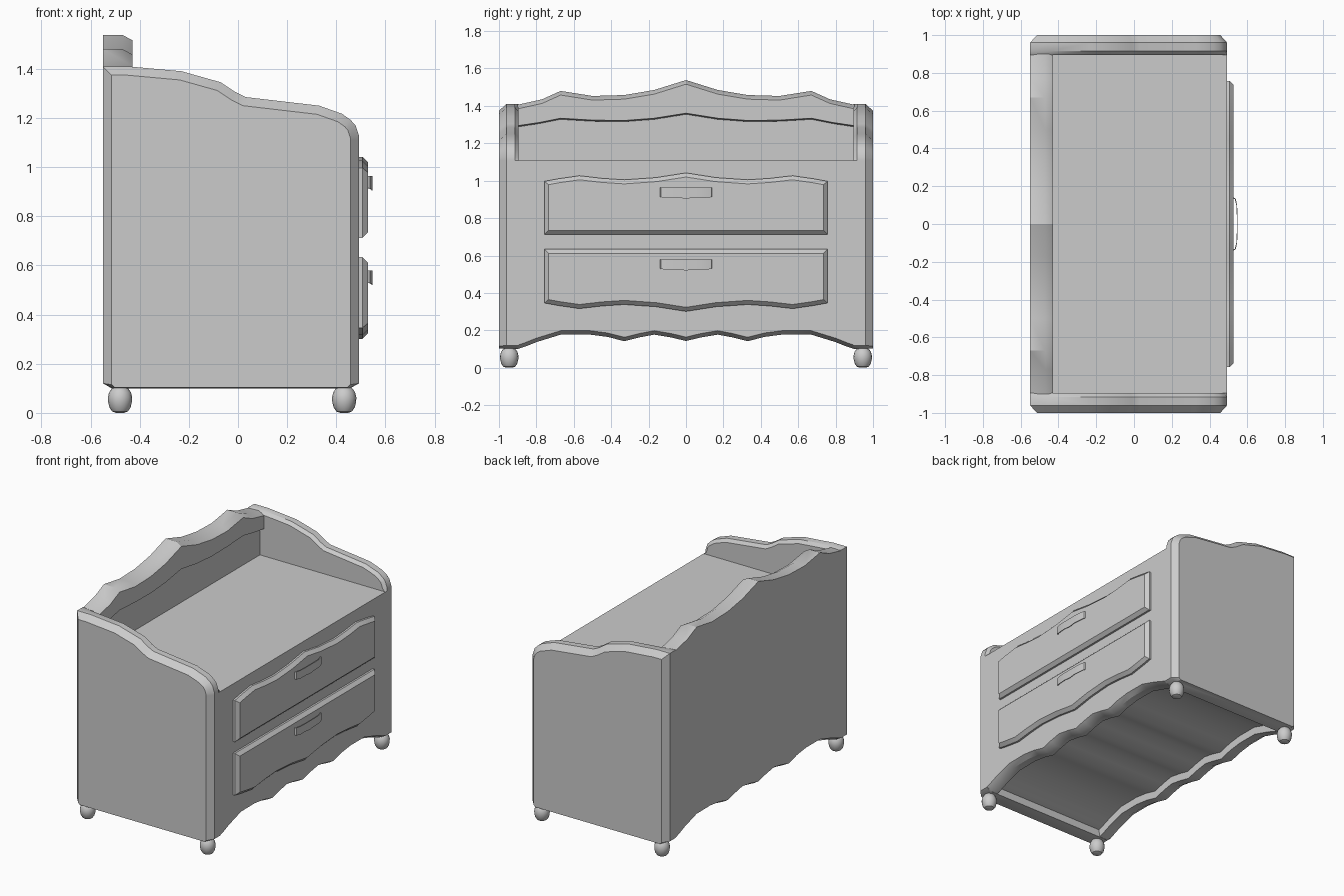
import bpy, bmesh, math
from mathutils import Vector

if "Cube" in bpy.data.objects:
    bpy.data.objects.remove(bpy.data.objects["Cube"])


def finish(name, bm, angle=30):
    bmesh.ops.recalc_face_normals(bm, faces=bm.faces)
    me = bpy.data.meshes.new(name)
    bm.to_mesh(me)
    bm.free()
    ob = bpy.data.objects.new(name, me)
    bpy.context.collection.objects.link(ob)
    bpy.ops.object.select_all(action='DESELECT')
    ob.select_set(True)
    bpy.context.view_layer.objects.active = ob
    bpy.ops.object.shade_smooth_by_angle(angle=math.radians(angle))
    return ob


def loft(name, rings):
    """Skin a list of equal-length closed rings of 3D points and cap both ends."""
    bm = bmesh.new()
    rs = [[bm.verts.new(p) for p in r] for r in rings]
    n = len(rs[0])
    for a, b in zip(rs, rs[1:]):
        for i in range(n):
            j = (i + 1) % n
            if (a[i].co - b[i].co).length + (a[j].co - b[j].co).length > 1e-6:
                bm.faces.new((a[i], a[j], b[j], b[i]))
    bm.faces.new(rs[0])
    bm.faces.new(rs[-1])
    bmesh.ops.remove_doubles(bm, verts=bm.verts, dist=1e-5)
    return finish(name, bm)


def inset(pts, d):
    """Mitred inward offset of a closed 2D outline."""
    n = len(pts)
    v = [Vector(p) for p in pts]
    area = sum(v[i].x * v[(i + 1) % n].y - v[(i + 1) % n].x * v[i].y for i in range(n))
    s = 1 if area > 0 else -1
    out = []
    for i in range(n):
        e1 = (v[i] - v[i - 1]).normalized()
        e2 = (v[(i + 1) % n] - v[i]).normalized()
        n1, n2 = Vector((-e1.y, e1.x)) * s, Vector((-e2.y, e2.x)) * s
        out.append(tuple(v[i] + (n1 + n2) * d / (1 + n1.dot(n2))))
    return out


def mirror(half):
    """Half outline from the centre outwards -> full line from -y to +y."""
    return [(-y, z) for y, z in reversed(half) if y > 0] + half


def at_x(x, pts):
    return [(x, y, z) for y, z in pts]


# Cabinet body: scalloped lower edge chamfered outside, underside recessed behind a rim
scallop = mirror([(0, .143), (.08, .162), (.17, .177), (.25, .162), (.33, .142), (.42, .165),
                  (.52, .178), (.67, .177), (.8, .137), (.86, .113), (.9, .1)])
top = [(.9, 1.108), (-.9, 1.108)]
low = scallop + top
high = [(y, z + .021) for y, z in scallop] + top
recess = [(y, z + .05) for y, z in scallop] + top
loft("cabinet_body", [at_x(-.55, high), at_x(-.515, low), at_x(-.46, low), at_x(-.455, recess),
                      at_x(.4, recess), at_x(.405, low), at_x(.457, low), at_x(.493, high)])

# Side panels with curved top and chamfered edges
side = [(-.51, .1), (.453, .1), (.493, .12), (.493, 1.108), (.493, 1.125), (.478, 1.17),
        (.458, 1.192), (.423, 1.217), (.33, 1.25), (.03, 1.285), (-.01, 1.305), (-.07, 1.345),
        (-.23, 1.39), (-.45, 1.41), (-.55, 1.41), (-.55, .12)]
outer = []
for (x, z), (ix, iz) in zip(side, inset(side, .036)):
    if z < .2:
        iz = .104 if z < .11 else .115
    outer.append((ix, iz))
inner = [q if p[1] > 1.12 and p[0] > -.54 else p for p, q in zip(side, inset(side, .02))]
for s, label in ((-1, "front"), (1, "rear")):
    loft("side_panel_" + label, [[(x, s * y, z) for x, z in r] for y, r in
                                 ((1, outer), (.96, side), (.915, side), (.895, inner))])

# Back wall above the tray, and the thicker wavy crest on it
crest_low = mirror([(0, 1.355), (.17, 1.328), (.33, 1.316), (.5, 1.318), (.67, 1.328),
                    (.78, 1.306), (.9, 1.288)])
crest_top = mirror([(0, 1.538), (.17, 1.485), (.33, 1.458), (.5, 1.453), (.67, 1.48),
                    (.77, 1.435), (.9, 1.406)])
wall = crest_low + [(.9, 1.108), (-.9, 1.108)]
loft("back_wall", [at_x(-.55, wall), at_x(-.46, wall)])
up = list(reversed(crest_top))
loft("back_crest", [at_x(-.55, crest_low + up), at_x(-.47, crest_low + up),
                    at_x(-.43, [(y, z + .006) for y, z in crest_low] + [(y, z - .022) for y, z in up])])

# Drawer fronts: upper one wavy on top, lower one wavy at the bottom
wave = [(0, .045), (.16, .02), (.33, .008), (.45, .016), (.57, .03), (.68, .014), (.757, 0)]
upper = mirror([(y, .997 + h) for y, h in wave]) + [(.757, .712), (-.757, .712)]
lower = mirror([(y, .346 - h) for y, h in wave]) + [(.757, .634), (-.757, .634)]
for name, outline in (("upper_drawer", upper), ("lower_drawer", lower)):
    loft(name, [at_x(.485, outline), at_x(.506, outline), at_x(.528, inset(outline, .022))])

# Bowed strip handles with a wavy lower edge
bow = [(-.14, .527, .012), (-.135, .538, .008), (-.1, .546, .004), (-.05, .548, .006), (0, .548, 0),
       (.05, .548, .006), (.1, .546, .004), (.135, .538, .008), (.14, .527, .012)]
for name, z in (("upper_handle", .904), ("lower_handle", .52)):
    t = .004
    loft(name, [[(x, y, z + h), (x, y, z + .06), (x - t, y * .97, z + .06), (x - t, y * .97, z + h)]
                for y, x, h in bow])

# Ball feet
profile = [(.016, 0), (.032, .006), (.043, .022), (.0485, .045), (.0495, .062), (.045, .082),
           (.035, .098), (.022, .11)]
for x, lx in ((-.48, "back"), (.432, "drawer")):
    for y, ly in ((-.945, "front"), (.945, "rear")):
        loft("foot_%s_%s" % (lx, ly),
             [[(x + r * math.cos(a * math.pi / 8), y + r * math.sin(a * math.pi / 8), z)
               for a in range(16)] for r, z in profile])
